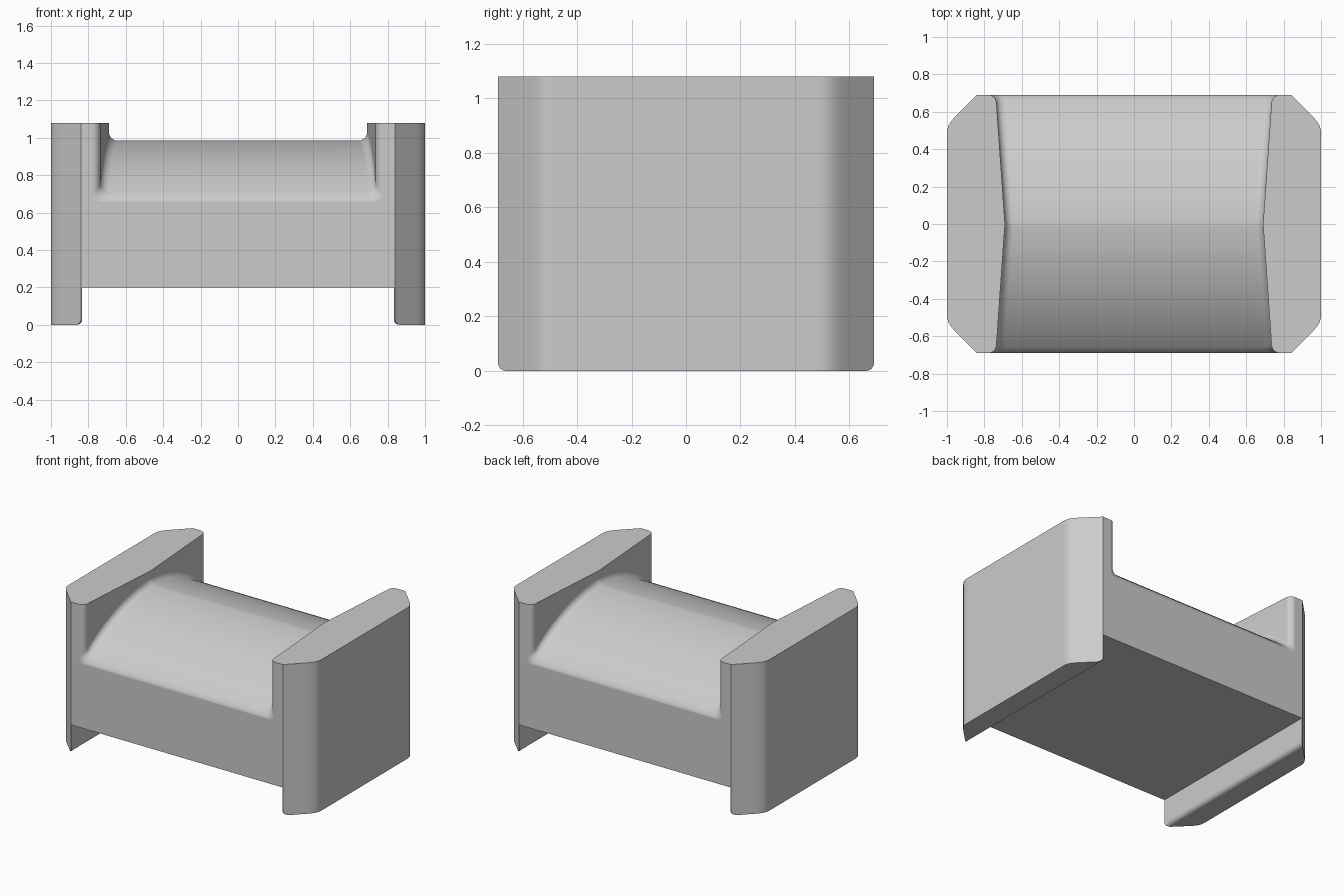
import bpy
import bmesh
import math

cube = bpy.data.objects.get("Cube")
if cube:
    bpy.data.objects.remove(cube, do_unlink=True)

HALF_DEPTH = 0.69
TOP = 1.08
LEG = 0.835       # inner face of the end panels below the body
UNDERSIDE = 0.2
FILLET = 0.045


def ease(t, start, radius):
    """Quarter-round falloff from zero at start to radius at the end face."""
    s = min(1, max(0, (t - start) / (HALF_DEPTH - start)))
    return radius * (1 - math.sqrt(1 - s * s))


def saddle_height(t):
    """Slightly pointed arch with a softened lower edge."""
    a, b = math.radians(5), math.radians(43)
    radius = HALF_DEPTH / (math.sin(b) - math.sin(a))
    angle = math.asin(math.sin(a) + t / radius)
    return 0.985 - radius * (math.cos(a) - math.cos(angle)) - ease(t, 0.66, 0.02)


def outer_face(t):
    """Outside of the end panel, chamfered in plan with a soft corner."""
    if t < 0.49:
        return 1
    if t < 0.57:
        return 1 - (t - 0.49) ** 2 / 0.16
    return 1.53 - t


def arc(cx, cz, r, start, end, steps):
    for k in range(steps + 1):
        a = math.radians(start + (end - start) * k / steps)
        yield cx + r * math.cos(a), cz + r * math.sin(a)


def outline(t):
    """Half of the cross-section, from the saddle round to the underside."""
    h, outer = saddle_height(t), outer_face(t)
    wall = 0.69 + 0.07 * min(t, 0.645) + ease(t, 0.645, FILLET)
    foot = ease(t, 0.66, 0.03)
    r = min(0.03, (outer - LEG) * 0.9)
    points = [(0, h)]
    points += arc(wall - FILLET, h + FILLET, FILLET, -90, 0, 8)
    points += [(wall, TOP), (outer, TOP), (outer, foot)]
    points += arc(LEG + r, foot + r, r, 270, 180, 6)
    points += [(LEG, UNDERSIDE), (0, UNDERSIDE)]
    return points


# Stations from the middle to the end face, closer together at the rounded end
stations = [0.645 * k / 32 for k in range(32)]
stations += [0.645 + 0.045 * math.sin(math.pi / 2 * k / 12) for k in range(13)]

# Loft one quarter of the block
bm = bmesh.new()
rings = [[bm.verts.new((x, t, z)) for x, z in outline(t)] for t in stations]
for ring, following in zip(rings, rings[1:]):
    for k in range(len(ring) - 1):
        bm.faces.new((ring[k], ring[k + 1], following[k + 1], following[k]))
bm.faces.new(rings[-1])
mesh = bpy.data.meshes.new("saddle_block")
bm.to_mesh(mesh)
bm.free()

block = bpy.data.objects.new("saddle_block", mesh)
bpy.context.collection.objects.link(block)
bpy.ops.object.select_all(action='DESELECT')
block.select_set(True)
bpy.context.view_layer.objects.active = block
bpy.ops.object.shade_smooth_by_angle(angle=math.radians(35))

# Mirror left to right and front to back
mirror = block.modifiers.new("mirror", 'MIRROR')
mirror.use_axis = (True, True, False)
mirror.merge_threshold = 0.0005
normals = block.modifiers.new("weighted_normals", 'WEIGHTED_NORMAL')
normals.keep_sharp = True

# Plain grey
grey = bpy.data.materials.new("plain_grey")
grey.use_nodes = True
colour = (0.6, 0.6, 0.6, 1)
grey.diffuse_color = colour
grey.node_tree.nodes["Principled BSDF"].inputs["Base Color"].default_value = colour
mesh.materials.append(grey)
